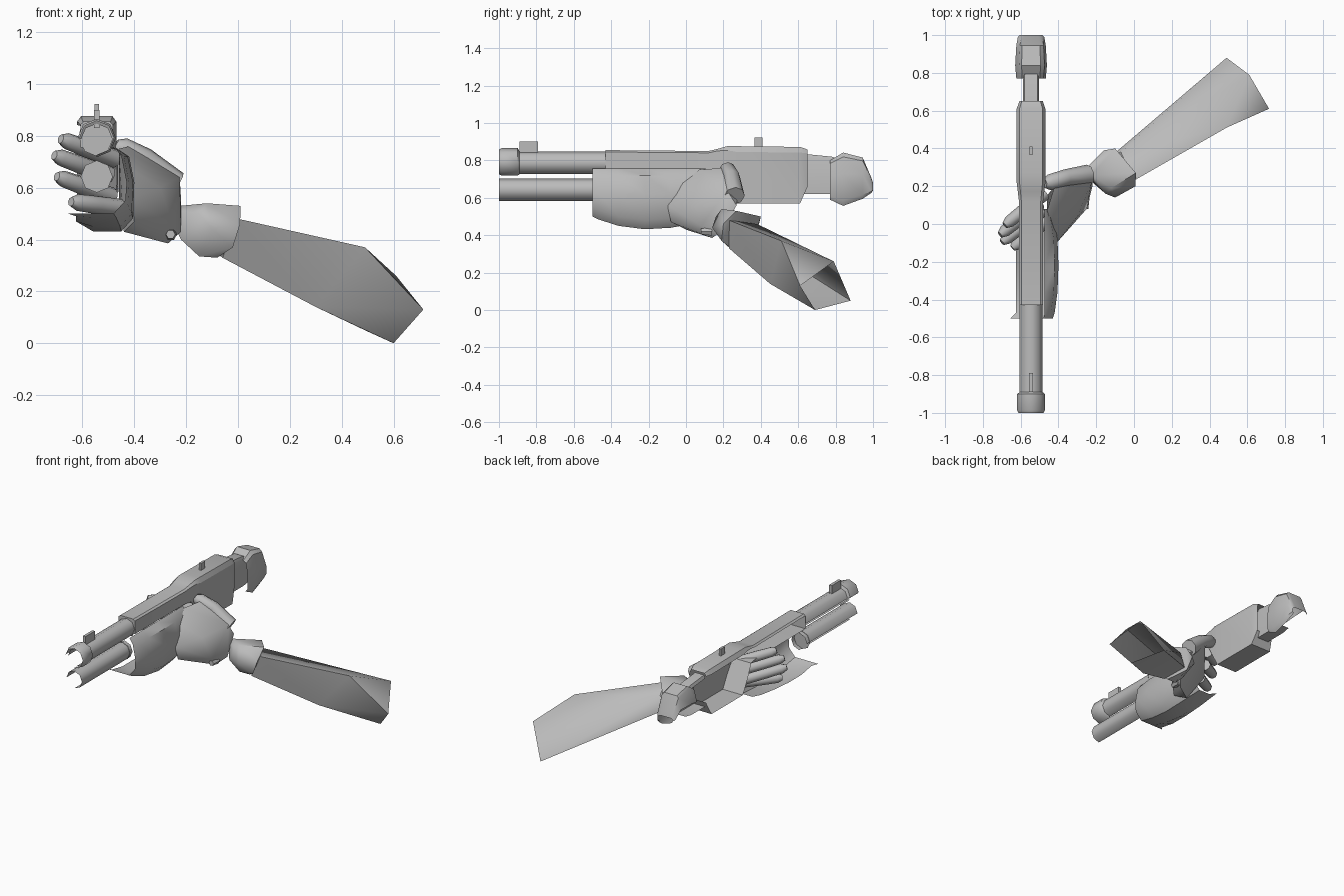
import bpy, bmesh, math
from mathutils import Vector

if "Cube" in bpy.data.objects:
    bpy.data.objects.remove(bpy.data.objects["Cube"])

GX = -0.545  # x of the gun's centre line
grey = bpy.data.materials.new("plain grey")
grey.diffuse_color = (0.5, 0.5, 0.5, 1)
grey.use_nodes = True
grey.node_tree.nodes["Principled BSDF"].inputs["Base Color"].default_value = grey.diffuse_color


def finish(name, bm, angle=35):
    me = bpy.data.meshes.new(name)
    bm.to_mesh(me)
    bm.free()
    me.materials.append(grey)
    ob = bpy.data.objects.new(name, me)
    bpy.context.collection.objects.link(ob)
    bpy.ops.object.select_all(action='DESELECT')
    ob.select_set(True)
    bpy.context.view_layer.objects.active = ob
    bpy.ops.object.shade_smooth_by_angle(angle=math.radians(angle))
    return ob


def shell(name, sections, closed=False, caps=(), angle=35):
    """Skin through equal rows of points; caps lists rows to fill."""
    bm = bmesh.new()
    rows = [[bm.verts.new(p) for p in s] for s in sections]
    n = len(rows[0])
    for a, b in zip(rows, rows[1:]):
        for i in range(n if closed else n - 1):
            j = (i + 1) % n
            bm.faces.new((a[i], a[j], b[j], b[i]))
    for c in caps:
        bm.faces.new(rows[c] if c else rows[c][::-1])
    return finish(name, bm, angle)


def hull(name, pts, angle=50):
    bm = bmesh.new()
    for p in pts:
        bm.verts.new(p)
    bmesh.ops.convex_hull(bm, input=bm.verts[:])
    return finish(name, bm, angle)


def box(name, x0, x1, y0, y1, z0, z1):
    return hull(name, [(x, y, z) for x in (x0, x1) for y in (y0, y1) for z in (z0, z1)])


def gun_rows(profile, stations):
    """Scale a unit profile to (y, half width, low z, high z) stations."""
    return [[(GX + u * w, y, z0 + v * (z1 - z0)) for u, v in profile]
            for y, w, z0, z1 in stations]


def arc(y, z, r, a0=180, a1=-90, n=6):
    return [(GX + r * math.cos(t), y, z + r * math.sin(t))
            for t in (math.radians(a0 + (a1 - a0) * i / n) for i in range(n + 1))]


def limb(name, path, sides=8):
    """Tapered rounded limb through (point, radius) stops."""
    d = (Vector(path[-1][0]) - Vector(path[0][0])).normalized()
    u = d.cross(Vector((0, 0, 1))).normalized()
    v = u.cross(d)
    rows = []
    for p, r in path:
        rows.append([Vector(p) + r * (u * math.cos(k * math.tau / sides) - v * math.sin(k * math.tau / sides))
                     for k in range(sides)])
    ob = shell(name, rows, True, (0, -1), 50)
    bm = bmesh.new()
    bm.from_mesh(ob.data)
    bmesh.ops.recalc_face_normals(bm, faces=bm.faces[:])
    bm.to_mesh(ob.data)
    bm.free()
    return ob


# Barrel, muzzle band and magazine tube, open on the hidden lower left
shell("barrel", [arc(-0.98, 0.787, 0.06), arc(-0.43, 0.787, 0.06)], angle=50)
shell("muzzle_band", [arc(-1.0, 0.792, 0.066), arc(-0.985, 0.792, 0.074),
                      arc(-0.9, 0.792, 0.074), arc(-0.89, 0.787, 0.06)], angle=50)
shell("magazine_tube", [arc(-1.0, 0.643, 0.059), arc(-0.45, 0.643, 0.059)], angle=50)
for name, y, z, r in (("barrel_base", -0.43, 0.787, 0.066), ("tube_base", -0.48, 0.643, 0.062)):
    bm = bmesh.new()
    bm.faces.new([bm.verts.new(p) for p in arc(y, z, r, 180, -135, 7)][::-1])
    finish(name, bm)

# Sights
box("front_sight", GX - 0.01, GX + 0.01, -0.89, -0.79, 0.83, 0.9)
box("rear_sight", GX - 0.008, GX + 0.008, 0.365, 0.41, 0.86, 0.922)

# Receiver, open on the left
body = [(-1, 0.9), (-0.8, 1), (0.8, 1), (1, 0.9), (1, 0), (-1, 0)]
shell("receiver", gun_rows(body, [
    (-0.43, 0.062, 0.755, 0.855), (0.12, 0.064, 0.755, 0.85), (0.17, 0.07, 0.75, 0.862),
    (0.22, 0.076, 0.66, 0.876), (0.27, 0.076, 0.57, 0.876), (0.61, 0.076, 0.57, 0.872),
    (0.65, 0.062, 0.66, 0.858)]), angle=25)
bm = bmesh.new()
bm.faces.new([bm.verts.new((GX + s * 0.062, -0.43, z)) for s, z in
              ((-1, 0.845), (-1, 0.755), (1, 0.755), (1, 0.845), (0.8, 0.855), (-0.8, 0.855))])
finish("receiver_front", bm)

# Stock neck and curved butt
shell("stock_neck", gun_rows(body, [
    (0.63, 0.042, 0.62, 0.835), (0.78, 0.042, 0.62, 0.82), (0.84, 0.04, 0.63, 0.8)]))
butt = [(-1, 0.6), (-0.75, 0.95), (-0.6, 1), (0.6, 1), (0.85, 0.92), (1, 0.6), (1, 0.1), (0.8, 0)]
shell("stock_butt", gun_rows(butt, [
    (0.77, 0.078, 0.59, 0.8), (0.84, 0.084, 0.557, 0.842), (0.945, 0.078, 0.595, 0.815),
    (0.99, 0.07, 0.625, 0.71), (1.0, 0.06, 0.64, 0.68)]))

# Forend: right wall and curved bottom
rows = []
for y, xr, zb, zl in ((-0.5, -0.43, 0.5, 0.5), (-0.47, -0.42, 0.485, 0.49), (-0.36, -0.405, 0.45, 0.47),
                      (-0.22, -0.4, 0.432, 0.47), (-0.08, -0.405, 0.44, 0.48), (0.08, -0.43, 0.47, 0.5)):
    rows.append([(-0.475, y, 0.757), (xr - 0.02, y, 0.72), (xr, y, 0.62), (xr - 0.005, y, zb + 0.05),
                 (xr - 0.05, y, zb), (-0.56, y, zb), (-0.655 + 0.03 * (y > -0.49), y, zl)])
shell("forend", rows, angle=40)

# Palm with a bony knuckle ridge
hull("palm", [(-0.46, 0.07, 0.75), (-0.42, 0.2, 0.76), (-0.43, -0.02, 0.68), (-0.41, -0.1, 0.56),
              (-0.4, -0.08, 0.47), (-0.44, 0.0, 0.43), (-0.27, 0.14, 0.385), (-0.25, 0.08, 0.45),
              (-0.3, 0.04, 0.6), (-0.225, 0.22, 0.64), (-0.22, 0.27, 0.56), (-0.22, 0.2, 0.43),
              (-0.36, 0.28, 0.66), (-0.46, 0.15, 0.52)])
limb("wrist_knob", [((-0.26, 0.08, 0.42), 0.018), ((-0.26, 0.14, 0.42), 0.025)], 6)

# Four fingers wrapped round the left side
for name, tx, ty, z in (("index_finger", -0.675, 0.0, 0.785), ("middle_finger", -0.7, -0.05, 0.722),
                        ("ring_finger", -0.69, -0.09, 0.64), ("little_finger", -0.635, -0.12, 0.545)):
    tip = Vector((tx, ty, z))
    d = Vector((0.15, 0.12, -0.055 if z > 0.6 else -0.02))
    limb(name, [(tip + d * -0.06, 0.018), (tip + d * 0.1, 0.032), (tip + d * 0.6, 0.035),
                (tip + d * 1.35, 0.036)])

# Thumb lying along the right side
limb("thumb", [((-0.475, 0.215, 0.765), 0.025), ((-0.45, 0.22, 0.755), 0.042), ((-0.36, 0.245, 0.71), 0.045),
               ((-0.24, 0.26, 0.61), 0.055)])

# Glove cuff
hull("glove_cuff", [(-0.27, 0.28, 0.5), (-0.225, 0.26, 0.53), (-0.16, 0.39, 0.46), (-0.1, 0.4, 0.5),
                    (0.01, 0.27, 0.53), (0.008, 0.2, 0.46), (-0.02, 0.19, 0.37), (-0.1, 0.14, 0.44),
                    (-0.15, 0.16, 0.5), (-0.12, 0.19, 0.54), (-0.08, 0.24, 0.33), (-0.15, 0.23, 0.335),
                    (-0.22, 0.22, 0.4), (-0.14, 0.36, 0.37)])

# Sleeve, open at the elbow
P = {"w1": (0, 0.23, 0.48), "w2": (-0.07, 0.38, 0.46), "w3": (-0.12, 0.36, 0.38), "w4": (-0.06, 0.23, 0.33),
     "top": (0.49, 0.51, 0.37), "high": (0.61, 0.79, 0.26), "rear": (0.49, 0.88, 0.05),
     "low": (0.6, 0.69, 0), "side": (0.715, 0.61, 0.13), "under": (0.3, 0.45, 0.14)}
bm = bmesh.new()
V = {k: bm.verts.new(p) for k, p in P.items()}
for f in ("w1 top w2", "top high w2", "top side high", "w2 high rear", "w2 rear w3", "w3 rear under",
          "rear low under", "w3 under w4", "w4 under w1", "under top w1", "under side top", "under low side"):
    bm.faces.new([V[k] for k in f.split()])
finish("sleeve", bm, 55)
